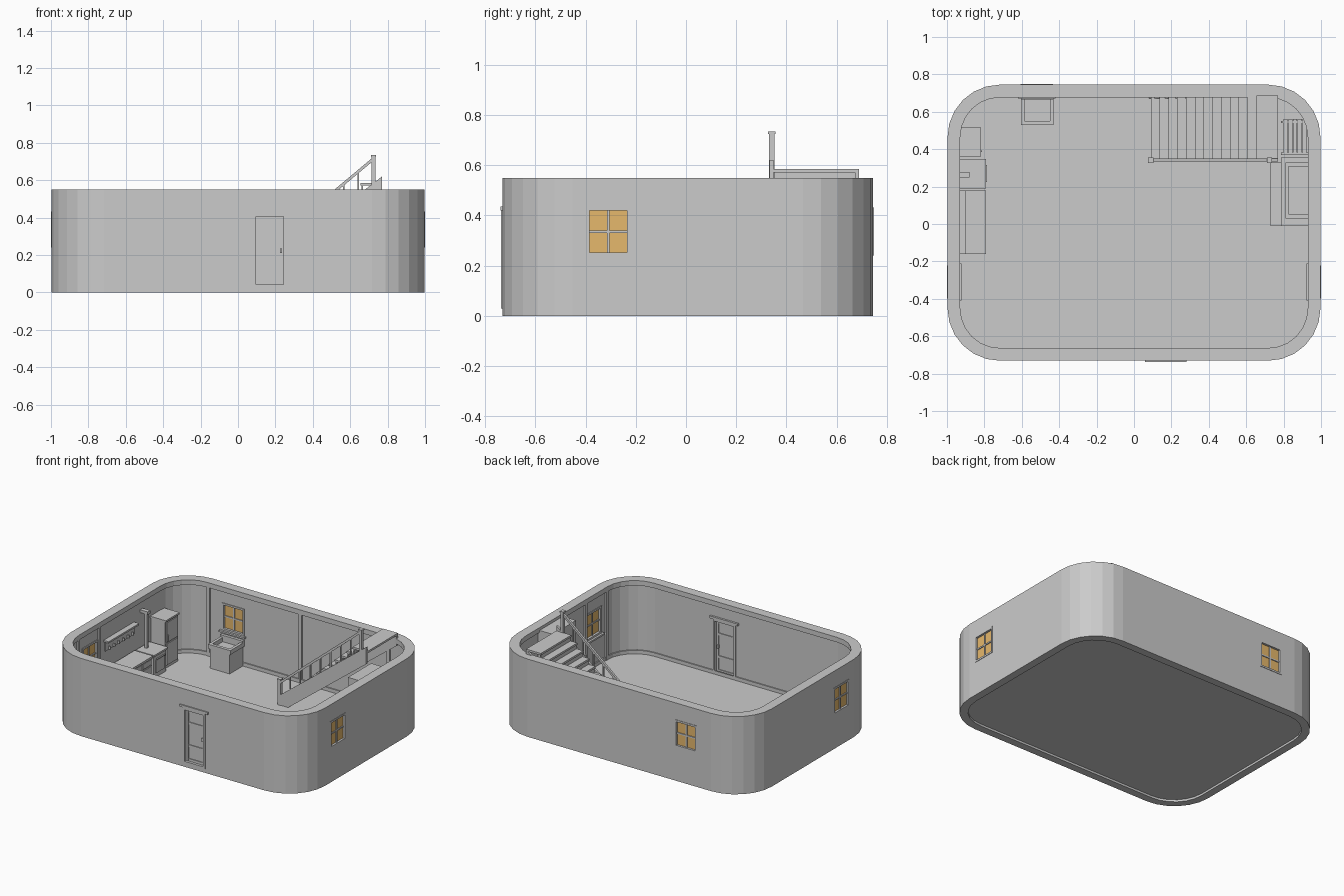
import bpy, bmesh, math
from mathutils import Matrix

cube = bpy.data.objects.get("Cube")
if cube:
    bpy.data.objects.remove(cube, do_unlink=True)


def material(name, rgb):
    m = bpy.data.materials.new(name)
    m.use_nodes = True
    m.diffuse_color = (*rgb, 1)
    m.node_tree.nodes["Principled BSDF"].inputs["Base Color"].default_value = (*rgb, 1)
    return m


GREY = material("plain grey", (0.6, 0.6, 0.6))
AMBER = material("amber glass", (0.79, 0.48, 0.15))
FLOOR = 0.03


def finish(name, bm, mat=GREY):
    bmesh.ops.recalc_face_normals(bm, faces=bm.faces)
    mesh = bpy.data.meshes.new(name)
    bm.to_mesh(mesh)
    bm.free()
    mesh.materials.append(mat)
    obj = bpy.data.objects.new(name, mesh)
    bpy.context.collection.objects.link(obj)
    return obj


def boxes(name, spans, mat=GREY, place=Matrix()):
    """One object made of boxes given as (x0, x1, y0, y1, z0, z1)."""
    bm = bmesh.new()
    for a, b, c, d, e, f in spans:
        mid = Matrix.Translation(((a + b) / 2, (c + d) / 2, (e + f) / 2))
        size = Matrix.Diagonal((b - a, d - c, f - e, 1))
        bmesh.ops.create_cube(bm, size=1, matrix=place @ mid @ size)
    return finish(name, bm, mat)


def prism(name, outline, y0, y1):
    """Extrude an x-z outline along y."""
    bm = bmesh.new()
    face = bm.faces.new([bm.verts.new((x, y0, z)) for x, z in outline])
    new = bmesh.ops.extrude_face_region(bm, geom=[face])["geom"]
    bmesh.ops.translate(bm, vec=(0, y1 - y0, 0),
                        verts=[v for v in new if isinstance(v, bmesh.types.BMVert)])
    return finish(name, bm)


def rounded(hx, hy, r, steps=6):
    pts = []
    for k, (sx, sy) in enumerate(((1, 1), (-1, 1), (-1, -1), (1, -1))):
        for i in range(steps + 1):
            t = math.pi / 2 * (k + i / steps)
            pts.append((sx * (hx - r) + r * math.cos(t), CY + sy * (hy - r) + r * math.sin(t)))
    return pts


def ring(name, outer, inner, z0, z1):
    """Closed band between two matching outlines."""
    bm = bmesh.new()
    loops = [[bm.verts.new((x, y, z)) for x, y in pts]
             for pts, z in ((outer, z0), (outer, z1), (inner, z1), (inner, z0))]
    n = len(outer)
    for a, b in zip(loops, loops[1:] + loops[:1]):
        for i in range(n):
            j = (i + 1) % n
            bm.faces.new((a[i], a[j], b[j], b[i]))
    return finish(name, bm)


# Wall shell with rounded corners, trim bands and floor
CY, HX, HY, T, TOP = 0.007, 0.997, 0.738, 0.055, 0.55
outside = rounded(HX, HY, 0.28)
inside = rounded(HX - T, HY - T, 0.28 - T)
trim_line = rounded(HX - T - 0.013, HY - T - 0.013, 0.212)
skirt_line = rounded(HX - T - 0.008, HY - T - 0.008, 0.217)
wall = ring("wall", outside, inside, 0, TOP)
ring("top_trim", inside, trim_line, 0.515, TOP)
ring("skirting", inside, skirt_line, FLOOR, 0.055)

bm = bmesh.new()
base = bm.faces.new([bm.verts.new((x, y, 0.015)) for x, y in inside])
up = bmesh.ops.extrude_face_region(bm, geom=[base])["geom"]
bmesh.ops.translate(bm, vec=(0, 0, FLOOR - 0.015),
                    verts=[v for v in up if isinstance(v, bmesh.types.BMVert)])
finish("floor", bm)


# Openings: local x runs along the wall, local y goes inward from the outer face
def on_wall(x, y, degrees):
    return Matrix.Translation((x, y, 0)) @ Matrix.Rotation(math.radians(degrees), 4, "Z")


def cut(place, span):
    cutter = boxes("opening_cutter", [span], GREY, place)
    cutter.hide_render = True
    mod = wall.modifiers.new("opening", "BOOLEAN")
    mod.operation, mod.solver, mod.object = "DIFFERENCE", "EXACT", cutter
    bpy.context.view_layer.objects.active = wall
    bpy.ops.object.modifier_apply(modifier=mod.name)
    bpy.data.objects.remove(cutter, do_unlink=True)


def window(side, place):
    w, b, lo, hi = 0.088, 0.013, 0.24, 0.432
    mid = (lo + hi) / 2
    cut(place, (-w + 0.006, w - 0.006, -0.02, T + 0.02, lo + 0.006, hi - 0.006))
    y0, y1 = -0.003, T + 0.005
    boxes(side + "_window_frame", [
        (-w, -w + b, y0, y1, lo, hi), (w - b, w, y0, y1, lo, hi),
        (-w, w, y0, y1, lo, lo + b), (-w, w, y0, y1, hi - b, hi),
        (-0.005, 0.005, 0.006, T - 0.006, lo, hi), (-w, w, 0.006, T - 0.006, mid - 0.005, mid + 0.005),
        (-w - 0.012, w + 0.012, T - 0.005, T + 0.02, lo - 0.012, lo)], GREY, place)
    boxes(side + "_window_glass", [(-w + b, w - b, 0.012, T - 0.012, lo + b, hi - b)], AMBER, place)


window("left", on_wall(HX, -0.31, 90))
window("right", on_wall(-HX, -0.31, -90))
window("back", on_wall(-0.52, CY + HY, 180))

# Door with frame, header, panels and handles
doorway = on_wall(0.17, CY - HY, 0)
cut(doorway, (-0.08, 0.08, -0.02, T + 0.02, 0.04, 0.415))
boxes("door_frame", [
    (-0.088, -0.074, -0.006, T + 0.008, FLOOR, 0.42), (0.074, 0.088, -0.006, T + 0.008, FLOOR, 0.42),
    (-0.088, 0.088, -0.006, T + 0.008, 0.405, 0.42), (-0.088, 0.088, -0.006, T + 0.008, FLOOR, 0.042),
    (-0.11, 0.11, -0.008, 0.004, 0.42, 0.436), (-0.11, 0.11, T - 0.004, T + 0.014, 0.42, 0.436),
], GREY, doorway)
door = [(-0.074, 0.074, 0.018, T - 0.018, 0.042, 0.405)]
for x in (-0.074, 0.056):
    door.append((x, x + 0.018, 0.012, T - 0.012, 0.042, 0.405))
for z in (0.042, 0.14, 0.3, 0.387):
    door.append((-0.06, 0.06, 0.0125, T - 0.0125, z, z + 0.018))
boxes("door", door, GREY, doorway)
boxes("door_handles", [(0.054, 0.066, 0.003, T - 0.003, 0.21, 0.235)], GREY, doorway)

# Wall posts
ix, iy = HX - T, CY + HY - T
posts = [(x - 0.011, x + 0.011, iy - 0.012, iy + 0.005, FLOOR, 0.52) for x in (-0.71, 0.01, 0.7)]
for y in (-0.45, -0.215):
    posts.append((ix - 0.012, ix + 0.005, y - 0.01, y + 0.01, FLOOR, 0.52))
    posts.append((-ix - 0.005, -ix + 0.012, y - 0.01, y + 0.01, FLOOR, 0.52))
boxes("wall_posts", posts)

# Staircase climbing along the back wall
steps, run, rise, sx = 13, 0.047, 0.0427, 0.09
treads = []
for i in range(steps):
    x, z = sx + i * run, FLOOR + (i + 1) * rise
    end = x + run + 0.008 if i < steps - 1 else 0.77
    treads.append((x, end, 0.348, 0.688, z - 0.014, z))
    treads.append((x + 0.006, x + 0.014, 0.348, 0.68, z - rise, z - 0.014))
boxes("stair_steps", treads)
for name, y in (("front_stringer", 0.333), ("back_stringer", 0.672)):
    drop = 0 if y < 0.5 else 0.04
    prism(name, [(0.08, FLOOR), (0.08, 0.09 - drop), (0.77, 0.62 - drop), (0.77, 0.5), (0.16, FLOOR)], y, y + 0.016)
prism("handrail", [(0.09, 0.175), (0.725, 0.705), (0.725, 0.725), (0.09, 0.195)], 0.333, 0.349)
boxes("newel_posts", [
    (0.08, 0.1, 0.33, 0.352, FLOOR, 0.205), (0.076, 0.104, 0.326, 0.356, 0.205, 0.215),
    (0.715, 0.735, 0.33, 0.352, 0.5, 0.725), (0.711, 0.739, 0.326, 0.356, 0.725, 0.735)])
boxes("balusters", [(x - 0.004, x + 0.004, 0.337, 0.345, 0.03 + 0.77 * x, 0.11 + 0.83 * x)
                    for x in [0.17 + 0.079 * i for i in range(7)]])

# Fireplace with hearth, mantel and chimney breast
boxes("fireplace", [
    (0.73, 0.935, -0.01, 0.33, FLOOR, 0.05),
    (0.8, 0.935, 0.01, 0.08, 0.05, 0.25), (0.8, 0.935, 0.27, 0.34, 0.05, 0.25),
    (0.8, 0.935, 0.01, 0.34, 0.19, 0.25), (0.92, 0.935, 0.01, 0.34, 0.05, 0.25),
    (0.785, 0.935, -0.01, 0.355, 0.25, 0.275), (0.81, 0.935, 0.03, 0.33, 0.275, 0.3),
    (0.825, 0.94, 0.05, 0.31, 0.3, 0.53)])

# Firewood rack
rack = [(0.785, 0.93, y, y + 0.012, FLOOR, 0.16) for y in (0.37, 0.54)]
rack += [(0.8 + 0.025 * i, 0.822 + 0.025 * i, 0.375, 0.562, 0.035 + 0.025 * j, 0.057 + 0.025 * j)
         for i in range(5) for j in range(5)]
boxes("firewood_rack", rack)

# Kitchen row: tall cupboard, stove with flue, counter, hanging shelf
boxes("tall_cupboard", [
    (-0.935, -0.825, 0.365, 0.51, FLOOR, 0.36), (-0.94, -0.817, 0.36, 0.515, 0.36, 0.372),
    (-0.825, -0.82, 0.375, 0.5, 0.05, 0.2), (-0.825, -0.82, 0.375, 0.5, 0.21, 0.35),
    (-0.82, -0.813, 0.385, 0.392, 0.22, 0.26)])
boxes("stove", [
    (-0.93, -0.8, 0.2, 0.34, FLOOR, 0.185), (-0.935, -0.79, 0.19, 0.348, 0.185, 0.198),
    (-0.8, -0.795, 0.22, 0.32, 0.06, 0.15), (-0.795, -0.787, 0.225, 0.315, 0.155, 0.162)])
boxes("stove_flue", [
    (-0.91, -0.89, 0.253, 0.273, 0.198, 0.46), (-0.94, -0.88, 0.248, 0.278, 0.44, 0.46)])
boxes("counter", [
    (-0.935, -0.8, -0.155, 0.175, FLOOR, 0.185), (-0.935, -0.79, -0.16, 0.18, 0.185, 0.2)]
    + [(-0.8, -0.795, -0.145 + 0.108 * i, -0.048 + 0.108 * i, z0, z1)
       for i in range(3) for z0, z1 in ((0.05, 0.13), (0.14, 0.178))])
boxes("hanging_shelf", [
    (-0.94, -0.9, -0.16, 0.18, 0.388, 0.4), (-0.94, -0.93, -0.15, 0.17, 0.32, 0.388)]
    + [(-0.93, -0.915, y, y + 0.006, 0.325, 0.345) for y in [-0.12 + 0.052 * i for i in range(6)]])

# Wash stand with raised rim below the back window
boxes("wash_stand", [
    (-0.595, -0.44, 0.535, 0.685, FLOOR, 0.17),
    (-0.605, -0.43, 0.528, 0.55, 0.17, 0.2), (-0.605, -0.43, 0.665, 0.685, 0.17, 0.215),
    (-0.605, -0.585, 0.528, 0.685, 0.17, 0.2), (-0.45, -0.43, 0.528, 0.685, 0.17, 0.2)])
